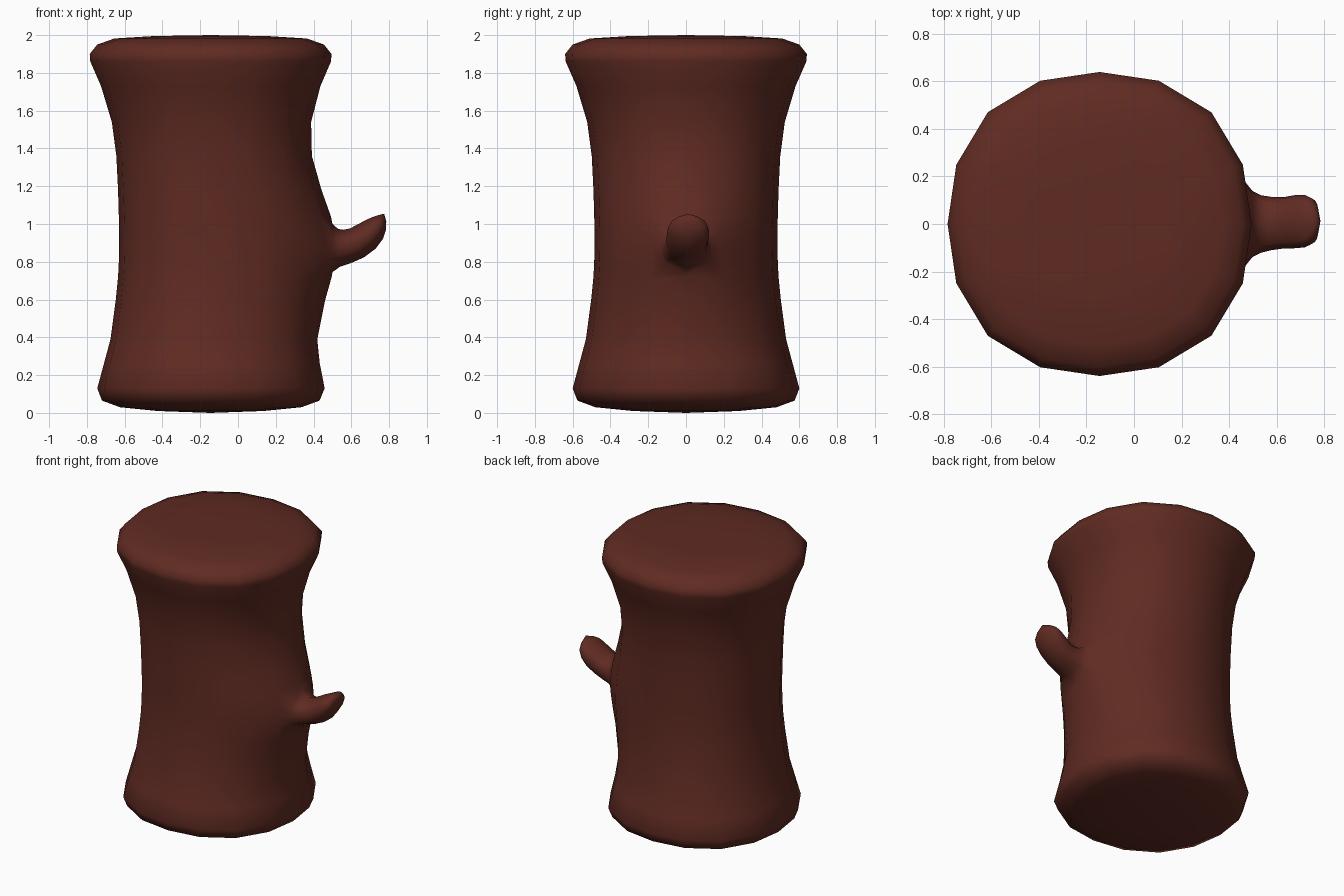
import bpy, bmesh, math
from math import sin, cos, pi, radians
from mathutils import Vector

cube = bpy.data.objects.get("Cube")
if cube:
    bpy.data.objects.remove(cube, do_unlink=True)

SIDES = 16
AXIS_X = -0.145
KNOT_Z = 0.88

bark = bpy.data.materials.new("dark red brown bark")
bark.use_nodes = True
colour = (0.115, 0.024, 0.016, 1)
bark.diffuse_color = colour
shader = bark.node_tree.nodes["Principled BSDF"]
shader.inputs["Base Color"].default_value = colour
shader.inputs["Roughness"].default_value = 0.8

# Trunk profile: radius, height
profile = [(0.28, 0.01), (0.48, 0.03), (0.575, 0.065), (0.6, 0.13), (0.565, 0.26),
           (0.53, 0.39), (0.502, 0.6), (0.49, 0.72), (0.486, 0.8), (0.484, 0.88),
           (0.484, 0.96), (0.486, 1.04), (0.49, 1.18), (0.499, 1.36), (0.523, 1.54),
           (0.58, 1.73), (0.637, 1.86), (0.64, 1.9), (0.6, 1.95), (0.51, 1.982),
           (0.3, 1.995)]

# Branch sections: x, y, z, half width, half thickness, tilt in degrees
branch = [(0.5, 0, 0.873, 0.138, 0.128, 0), (0.535, 0, 0.874, 0.121, 0.1, 3),
          (0.58, 0.002, 0.882, 0.112, 0.09, 14), (0.63, 0.005, 0.9, 0.108, 0.085, 26),
          (0.68, 0.01, 0.933, 0.112, 0.08, 37), (0.72, 0.012, 0.97, 0.11, 0.068, 44),
          (0.746, 0.012, 1.003, 0.096, 0.05, 50), (0.762, 0.012, 1.03, 0.06, 0.028, 55)]

bm = bmesh.new()


def trunk_point(r, z, i):
    """Point on the slightly squared trunk, swollen around the foot of the branch."""
    a = 2 * pi * i / SIDES
    r *= 1 + 0.04 * sin(2 * a) ** 2
    x, y = r * cos(a), r * sin(a)
    if x > 0:
        x += 0.18 * math.exp(-((z - KNOT_Z) / 0.27) ** 2 / 2 - (y / 0.3) ** 2 / 2)
    return bm.verts.new((AXIS_X + x, y, z))


def bridge(a, b, skip=()):
    n = len(a)
    for i in range(n):
        if i not in skip:
            j = (i + 1) % n
            bm.faces.new((a[i], a[j], b[j], b[i]))


def fan(ring, tip):
    for i in range(len(ring)):
        bm.faces.new((ring[i], ring[(i + 1) % len(ring)], tip))


# Trunk walls, leaving a hole for the branch
rings = [[trunk_point(r, z, i) for i in range(SIDES)] for r, z in profile]
hole_rows = range(7, 11)
for k in range(len(rings) - 1):
    bridge(rings[k], rings[k + 1], (0, SIDES - 1) if k in hole_rows else ())
fan(rings[0], bm.verts.new((AXIS_X, 0, 0)))
fan(rings[-1], bm.verts.new((AXIS_X, 0, 2)))

# Rim of the hole, ordered by angle
rim = [rings[k][i] for k in range(7, 12) for i in (-1, 0, 1) if k in (7, 11) or i]
angle = lambda v: math.atan2(v.co.z - KNOT_Z, v.co.y)
rim.sort(key=angle)
angles = [angle(v) for v in rim]

# Curved branch stub grown out of the rim
last = rim
for x, y, z, w, t, tilt in branch:
    up = Vector((-sin(radians(tilt)), 0, cos(radians(tilt))))
    ring = [bm.verts.new(Vector((x, y + w * cos(a), z)) + up * t * sin(a)) for a in angles]
    bridge(last, ring)
    last = ring
fan(last, bm.verts.new((0.774, 0.012, 1.054)))

# Remove the unused points inside the hole
bmesh.ops.delete(bm, geom=[v for v in bm.verts if not v.link_faces], context='VERTS')
bmesh.ops.recalc_face_normals(bm, faces=bm.faces)
for f in bm.faces:
    f.smooth = True

mesh = bpy.data.meshes.new("tree_stump")
bm.to_mesh(mesh)
bm.free()
mesh.materials.append(bark)
stump = bpy.data.objects.new("tree_stump", mesh)
bpy.context.collection.objects.link(stump)
